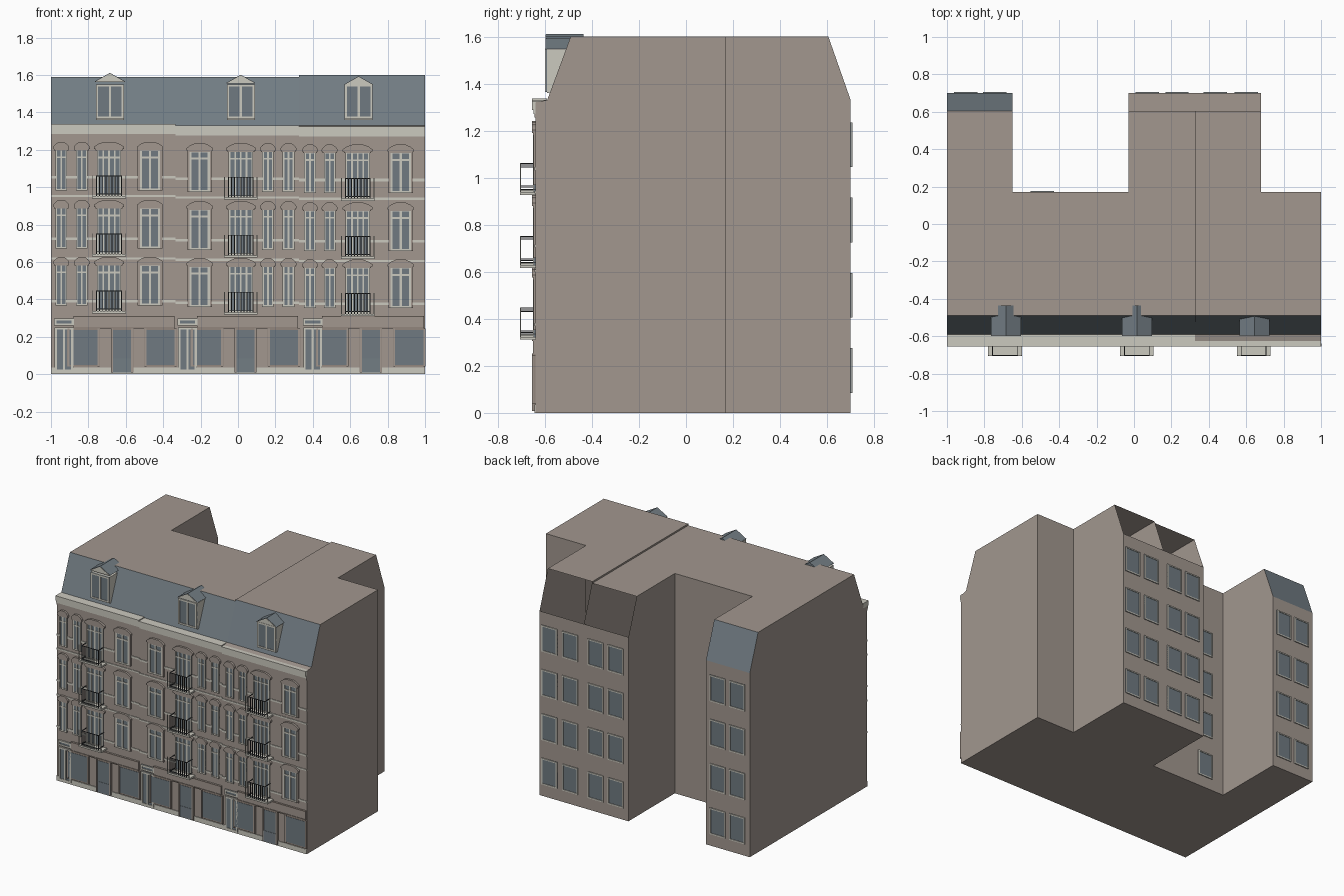
import bpy, bmesh

cube = bpy.data.objects.get("Cube")
if cube:
    bpy.data.objects.remove(cube, do_unlink=True)


def material(name, rgb):
    m = bpy.data.materials.new(name)
    m.use_nodes = True
    m.diffuse_color = (*rgb, 1)
    m.node_tree.nodes["Principled BSDF"].inputs["Base Color"].default_value = (*rgb, 1)
    return m


STONE = material("warm stone", (0.36, 0.31, 0.275))
SLATE = material("slate", (0.17, 0.205, 0.23))
GLASS = material("window glass", (0.16, 0.195, 0.22))
CREAM = material("cream trim", (0.60, 0.585, 0.52))
WOOD = material("shopfront brown", (0.29, 0.24, 0.205))
IRON = material("dark iron", (0.045, 0.05, 0.055))

FRONT, COURT, REAR = -0.64, 0.17, 0.70
EAVE = 1.33
parts = {}


def prism(part, mat, profile, y0, y1):
    """Extrude an xz outline from y0 to y1 into the named part."""
    bm = parts.setdefault(part, (bmesh.new(), mat))[0]
    a = [bm.verts.new((x, y0, z)) for x, z in profile]
    b = [bm.verts.new((x, y1, z)) for x, z in profile]
    n = len(profile)
    faces = [bm.faces.new(a), bm.faces.new(b[::-1])]
    faces += [bm.faces.new((a[i], b[i], b[(i + 1) % n], a[(i + 1) % n])) for i in range(n)]
    bmesh.ops.recalc_face_normals(bm, faces=faces)


def box(part, mat, x0, x1, y0, y1, z0, z1):
    prism(part, mat, [(x0, z0), (x1, z0), (x1, z1), (x0, z1)], y0, y1)


def window(part, x, w, z0, z1, y, side=-1, panes=2, transom=0.0, t=0.009):
    """Glazed plate with a frame, mullions and an optional transom bar."""
    g, f = y + side * 0.006, y + side * 0.01
    h = w / 2
    box(part + "_glass", GLASS, x - h, x + h, y, g, z0, z1)
    for i in range(panes + 1):
        c = x - h + t / 2 + i * (w - t) / panes
        box(part + "_frames", CREAM, c - t / 2, c + t / 2, y, f, z0, z1)
    bars = [z0 + t / 2, z1 - t / 2]
    if transom:
        bars.append(z0 + (z1 - z0) * transom)
    for z in bars:
        box(part + "_frames", CREAM, x - h, x + h, y, f, z - t / 2, z + t / 2)


def hood(x, w, z):
    """Curved stone hood over a window."""
    h = w / 2
    outline = [(-h, 0), (-h, 0.012), (-h * 0.72, 0.027), (-h * 0.38, 0.037)]
    outline += [(-a, b) for a, b in outline[::-1]]
    prism("window_hoods", STONE, [(x + a, z + b) for a, b in outline], FRONT, -0.655)
    box("hood_ledges", STONE, x - h * 0.9, x + h * 0.9, FRONT, -0.651, z - 0.008, z)


def balcony(x, z):
    """Projecting slab with an iron railing."""
    out = -0.705
    box("balcony_slabs", CREAM, x - 0.09, x + 0.09, FRONT, out, z - 0.012, z)
    for s in (-1, 1):
        box("balcony_posts", CREAM, x + s * 0.087 - 0.002, x + s * 0.087 + 0.002,
            out, out + 0.004, z, z + 0.11)
        for h in (0.012, 0.108):
            box("balcony_railings", IRON, x + s * 0.066 - 0.002, x + s * 0.066 + 0.002,
                FRONT, out, z + h - 0.002, z + h + 0.002)
    for i in range(9):
        c = x - 0.066 + i * 0.0165
        box("balcony_railings", IRON, c - 0.0025, c + 0.0025, out, out + 0.004, z, z + 0.11)
    for h in (0.012, 0.108):
        box("balcony_railings", IRON, x - 0.066, x + 0.066, out, out + 0.004,
            z + h - 0.002, z + h + 0.002)


def body(name, footprint, top, closed_rear):
    """Hollow house shell with a sloped slate front and a sloped rear wing."""
    bm = bmesh.new()
    rings = []
    for z, front, rear in ((0, FRONT, REAR), (EAVE - 0.01, FRONT, REAR),
                           (EAVE, -0.59, REAR), (top, -0.49, 0.605)):
        ys = {FRONT: front, REAR: rear}
        rings.append([bm.verts.new((x, ys.get(y, y), z)) for x, y in footprint])
    n = len(footprint)
    for level, (lo, hi) in enumerate(zip(rings, rings[1:])):
        for i in range(n):
            j = (i + 1) % n
            edge = {footprint[i][1], footprint[j][1]}
            if level == 2 and edge == {REAR} and not closed_rear:
                continue
            f = bm.faces.new((lo[i], lo[j], hi[j], hi[i]))
            f.material_index = int(level == 2 and edge in ({FRONT}, {REAR}))
    bm.faces.new(rings[0][::-1])
    bm.faces.new(rings[-1])
    finish(name, bm, [STONE, SLATE])


def finish(name, bm, mats):
    me = bpy.data.meshes.new(name)
    bm.to_mesh(me)
    bm.free()
    for m in mats:
        me.materials.append(m)
    bpy.context.collection.objects.link(bpy.data.objects.new(name, me))


def dormer(x, ridge, back):
    """Cream dormer with a double window and a gabled slate roof."""
    y = -0.59
    box("dormer_walls", CREAM, x - 0.075, x + 0.075, y, -0.50, 1.36, 1.55)
    window("dormer", x, 0.15, 1.365, 1.55, y, t=0.012)
    eave = ridge - 0.045
    gable = [(x - 0.08, eave), (x + 0.08, eave), (x, ridge)]
    prism("dormer_pediments", CREAM, gable, y - 0.008, y)
    prism("dormer_roofs", SLATE, [(a, b + 0.003) for a, b in gable], y - 0.005, back)


def shopfront(x0, x1, door):
    """Entry door, fascia, two display windows and a shop door."""
    window("entry", door, 0.1, 0.012, 0.25, FRONT, t=0.012)
    window("entry", door, 0.105, 0.26, 0.298, FRONT, panes=1, t=0.012)
    a, b = door + 0.065, x1 - 0.005
    box("shop_fascias", STONE, a - 0.015, b, FRONT, -0.65, 0.25, 0.312)
    box("fascia_mouldings", WOOD, a - 0.015, b, FRONT, -0.654, 0.245, 0.252)
    box("fascia_mouldings", WOOD, a - 0.015, b, FRONT, -0.654, 0.306, 0.312)
    box("base_plinths", CREAM, x0, x1, FRONT, -0.645, 0, 0.035)
    mid = door + 0.31
    for c, w, low in ((mid - 0.206, 0.175, 0.04), (mid, 0.12, 0.008), (mid + 0.206, 0.175, 0.04)):
        h = w / 2
        box("shop_frames", WOOD, c - h, c + h, FRONT, -0.648, low, 0.245)
        box("shop_glass", GLASS, c - h + 0.012, c + h - 0.012, FRONT, -0.65, low + 0.01, 0.235)
        for s in (-1, 1):
            e = c + s * (h - 0.007)
            box("shop_pilasters", STONE, e - 0.005, e + 0.005, FRONT, -0.654, low, 0.245)
    box("shop_door_panels", SLATE, mid - 0.058, mid + 0.058, FRONT, -0.652, 0.008, 0.085)


# Three adjoining houses with rear wings
A, B, C, D = -1.0, -0.335, 0.325, 1.0
body("right_house", [(A, FRONT), (B, FRONT), (B, COURT), (-0.65, COURT),
                     (-0.65, REAR), (A, REAR)], 1.588, True)
body("middle_house", [(B, FRONT), (C, FRONT), (C, REAR), (-0.03, REAR),
                      (-0.03, COURT), (B, COURT)], 1.588, False)
body("left_house", [(C, FRONT), (D, FRONT), (D, COURT), (0.68, COURT),
                    (0.68, REAR), (C, REAR)], 1.6, False)

# Per house: extent, height shift, narrow windows, balcony, wide window, entry
houses = [
    (A, B, 0.007, (-0.945, -0.835), -0.69, -0.47, -0.93),
    (B, C, 0.0, (0.16, 0.27), 0.015, -0.205, -0.27),
    (C, D, -0.007, (0.385, 0.49), 0.64, 0.87, 0.40),
]
for x0, x1, dz, narrow, door, wide, entry in houses:
    for base in (0.36, 0.665, 0.975):
        z0, z1 = base + dz, base + dz + 0.222
        for x in narrow:
            window("narrow_window", x, 0.062, z0, z1, FRONT, transom=0.8)
            hood(x, 0.085, z1)
        window("wide_window", wide, 0.108, z0, z1, FRONT, transom=0.8, t=0.011)
        for s in (-1, 1):
            e = wide + s * 0.06
            box("window_surrounds", STONE, e - 0.006, e + 0.006, FRONT, -0.649, z0, z1)
        hood(wide, 0.14, z1)
        window("balcony_door", door, 0.13, z0 - 0.03, z1, FRONT, panes=4, transom=0.82)
        hood(door, 0.16, z1)
        balcony(door, z0 - 0.03)
    # String courses
    for z, t in ((1.045, 0.014), (0.945, 0.011), (0.717, 0.013), (0.612, 0.011), (0.383, 0.013)):
        box("string_courses", CREAM, x0, x1, FRONT, -0.644, z + dz - t / 2, z + dz + t / 2)
    # Stepped cornice
    box("cornice_frieze", STONE, x0, x1, FRONT, -0.645, 1.262 + dz, 1.277 + dz)
    box("cornice_lower", CREAM, x0, x1, FRONT, -0.648, 1.277 + dz, 1.295 + dz)
    box("cornice_upper", CREAM, x0, x1, -0.59, -0.655, 1.295 + dz, 1.33 + dz)
    shopfront(x0, x1, entry)

dormer(-0.685, 1.608, -0.435)
dormer(0.015, 1.598, -0.435)
dormer(0.645, 1.59, -0.49)

# Rear wing windows and one courtyard column
rear = [(x, REAR) for x in (-0.9, -0.745, 0.07, 0.23, 0.435, 0.60)] + [(-0.49, COURT)]
for x, y in rear:
    for i in range(4):
        top = 0.275 + i * 0.32
        window("rear_window", x, 0.125, top - 0.19, top, y - 0.003, side=1, panes=1)

for part, (mesh, mat) in parts.items():
    finish(part, mesh, [mat])
